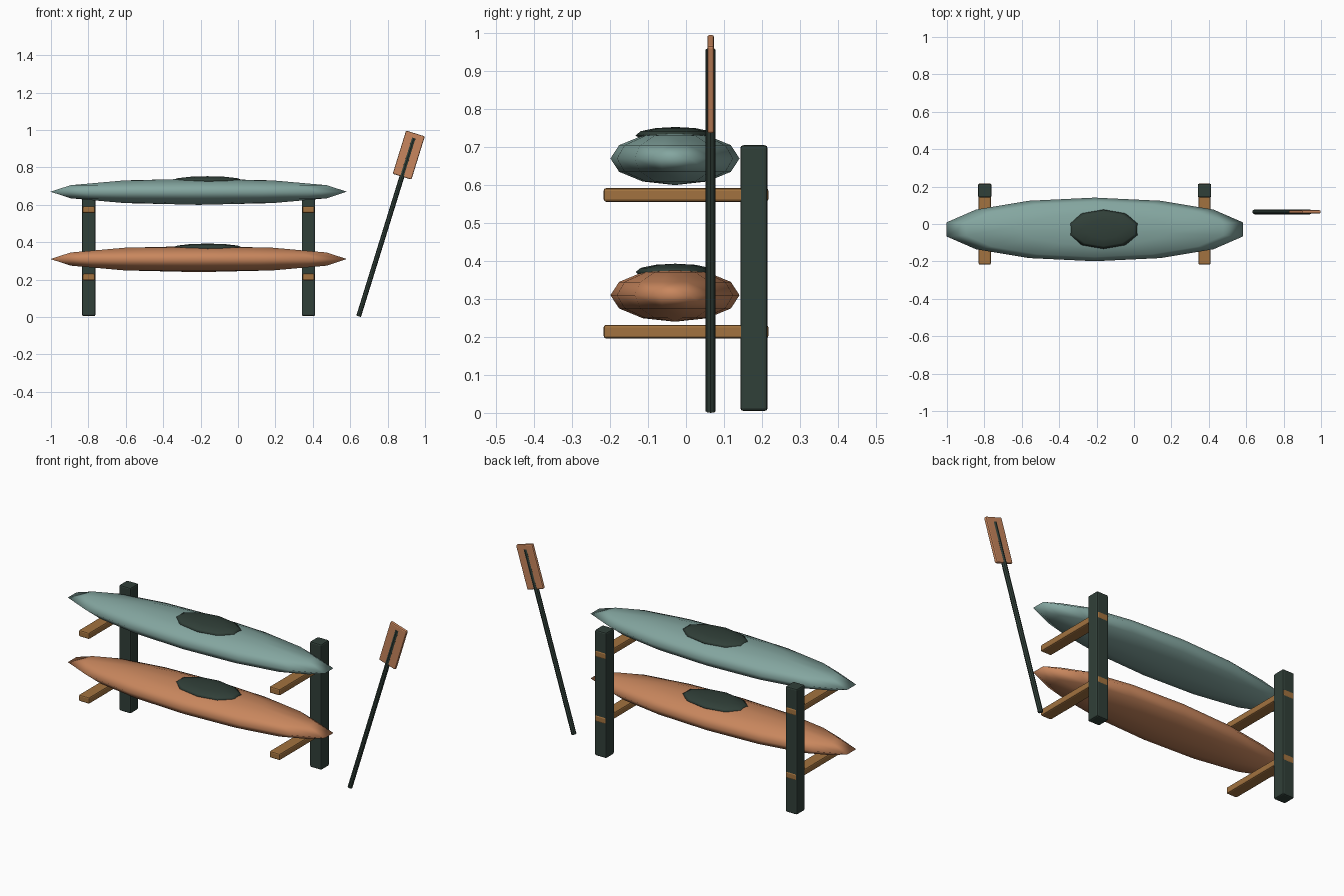
import bpy
import math
from mathutils import Vector

if "Cube" in bpy.data.objects:
    bpy.data.objects.remove(bpy.data.objects["Cube"])


def material(name, rgb):
    m = bpy.data.materials.new(name)
    m.diffuse_color = (*rgb, 1)
    m.use_nodes = True
    m.node_tree.nodes["Principled BSDF"].inputs["Base Color"].default_value = m.diffuse_color
    return m


TEAL = material("teal_hull", (0.23, 0.38, 0.35))
ORANGE = material("orange_hull", (0.58, 0.24, 0.11))
DARK = material("dark_green", (0.03, 0.05, 0.04))
WOOD = material("wood", (0.36, 0.17, 0.05))


def finish(name, mat):
    ob = bpy.context.object
    ob.name = name
    ob.data.materials.append(mat)
    return ob


def box(name, loc, size, mat, bevel, tilt=0):
    bpy.ops.mesh.primitive_cube_add(size=1, location=loc)
    ob = finish(name, mat)
    ob.scale = size
    bpy.ops.object.transform_apply(location=False, rotation=False, scale=True)
    ob.rotation_euler.y = tilt
    mod = ob.modifiers.new("soft_edges", 'BEVEL')
    mod.width = bevel
    mod.segments = 2
    return ob


def ellipsoid(name, loc, radii, segments, rings, mat):
    bpy.ops.mesh.primitive_uv_sphere_add(segments=segments, ring_count=rings,
                                         radius=1, location=loc)
    ob = finish(name, mat)
    ob.scale = radii
    bpy.ops.object.transform_apply(location=False, rotation=False, scale=True)
    bpy.ops.object.shade_smooth()
    return ob


# rack: two posts, each with two arms running through to the back face
for side, x in (("left", -0.798), ("right", 0.377)):
    box(f"{side}_post", (x, 0.179, 0.355), (0.072, 0.072, 0.70), DARK, 0.008)
    for level, z in (("lower", 0.214), ("upper", 0.574)):
        box(f"{side}_{level}_arm", (x, 0, z), (0.065, 0.434, 0.036), WOOD, 0.007)

# kayaks with cockpit covers
for level, z, mat in (("lower", 0.31, ORANGE), ("upper", 0.67, TEAL)):
    ellipsoid(f"{level}_kayak", (-0.21, -0.029, z), (0.812, 0.17, 0.07), 14, 6, mat)
    ellipsoid(f"{level}_cockpit", (-0.163, -0.028, z + 0.061),
              (0.197, 0.105, 0.022), 10, 6, DARK)

# leaning paddle
start, end = Vector((0.645, 0.065, 0.004)), Vector((0.94, 0.065, 0.957))
axis = end - start
tilt = math.atan2(axis.x, axis.z)
bpy.ops.mesh.primitive_cylinder_add(vertices=8, radius=0.013, depth=axis.length,
                                    location=(start + end) / 2,
                                    rotation=(0, tilt, 0))
finish("paddle_shaft", DARK)
bpy.ops.object.shade_smooth_by_angle()
box("paddle_blade", (0.913, 0.065, 0.866), (0.105, 0.018, 0.242), ORANGE, 0.006, tilt)
